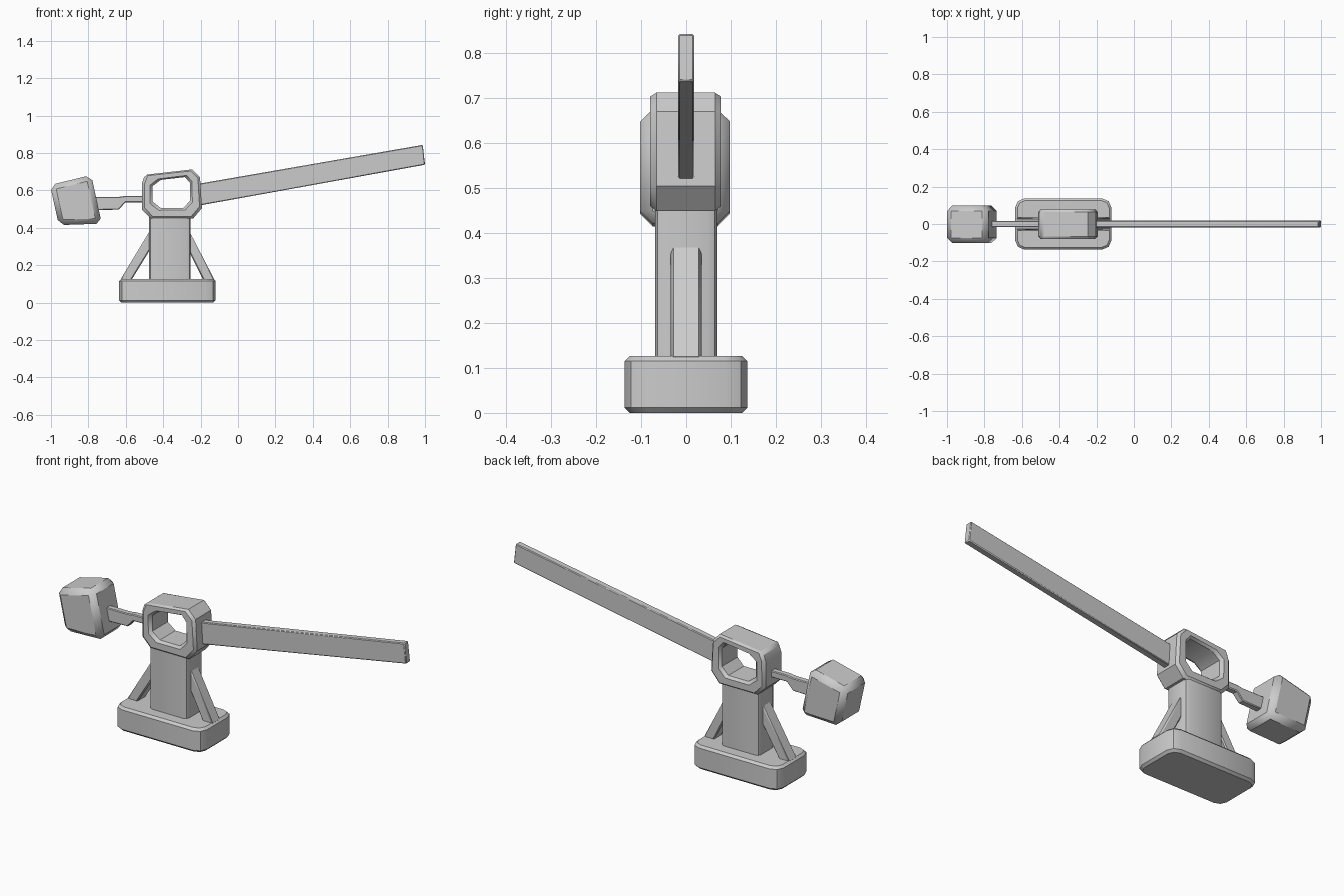
import bpy, bmesh, math

if "Cube" in bpy.data.objects:
    bpy.data.objects.remove(bpy.data.objects["Cube"])


def finish(name, bm, bevel, angle=60):
    bmesh.ops.recalc_face_normals(bm, faces=bm.faces)
    mesh = bpy.data.meshes.new(name)
    bm.to_mesh(mesh)
    bm.free()
    ob = bpy.data.objects.new(name, mesh)
    bpy.context.collection.objects.link(ob)
    if bevel:
        mod = ob.modifiers.new("edge_bevel", 'BEVEL')
        mod.width = bevel
        mod.segments = 1
        mod.limit_method = 'ANGLE'
        mod.angle_limit = math.radians(angle)
    return ob


def prism(name, pts, axis, lo, hi, bevel=0.0, angle=60, hole=None):
    """Extrude a profile along Y (pts are x,z) or Z (pts are x,y); optional hole of equal count."""
    bm = bmesh.new()

    def ring(points, d):
        return [bm.verts.new((a, d, b) if axis == 'Y' else (a, b, d)) for a, b in points]

    n = len(pts)
    loops = [(ring(p, lo), ring(p, hi)) for p in ([pts, hole] if hole else [pts])]
    for a, b in loops:
        for i in range(n):
            j = (i + 1) % n
            bm.faces.new((a[i], a[j], b[j], b[i]))
    for side in (0, 1):
        if hole:
            o, h = loops[0][side], loops[1][side]
            for i in range(n):
                j = (i + 1) % n
                bm.faces.new((o[i], o[j], h[j], h[i]))
        else:
            bm.faces.new(loops[0][side])
    return finish(name, bm, bevel, angle)


def cut_rect(x0, x1, y, c):
    """Rectangle outline with two-facet rounded corners of size c."""
    k = c * 0.3
    xm, h = (x0 + x1) / 2, (x1 - x0) / 2
    q = [(h, y - c), (h - k, y - k), (h - c, y)]
    pts = q + [(-a, b) for a, b in reversed(q)]
    pts += [(-a, -b) for a, b in q] + [(a, -b) for a, b in reversed(q)]
    return [(xm + a, b) for a, b in pts]


# Base plinth and column
prism("base", cut_rect(-0.636, -0.12, 0.137, 0.05), 'Z', 0.0, 0.127, 0.012)
prism("column", cut_rect(-0.475, -0.253, 0.069, 0.02), 'Z', 0.11, 0.47)

# Sloping braces on both sides of the column
prism("left_brace", [(-0.63, 0.12), (-0.57, 0.12), (-0.45, 0.315), (-0.45, 0.42)],
      'Y', -0.034, 0.034, 0.006)
prism("right_brace", [(-0.125, 0.12), (-0.185, 0.12), (-0.28, 0.31), (-0.28, 0.42)],
      'Y', -0.034, 0.034, 0.006)

# Hub housing with a through opening
hub = [(-0.513, 0.64), (-0.498, 0.683), (-0.245, 0.712), (-0.203, 0.67),
       (-0.193, 0.505), (-0.24, 0.449), (-0.467, 0.449), (-0.513, 0.496)]
opening = [(-0.457, 0.623), (-0.412, 0.656), (-0.283, 0.671), (-0.257, 0.64),
           (-0.257, 0.543), (-0.294, 0.505), (-0.412, 0.505), (-0.457, 0.54)]
prism("hub_housing", hub, 'Y', -0.08, 0.078, 0.014, hole=opening)

# Long barrier arm
prism("barrier_arm", [(-0.24, 0.513), (1.0, 0.737), (0.988, 0.843), (-0.24, 0.63)],
      'Y', -0.018, 0.018, 0.004)

# Counterweight link
prism("weight_link", [(-0.80, 0.493), (-0.637, 0.497), (-0.603, 0.535), (-0.49, 0.535),
                      (-0.49, 0.57), (-0.605, 0.57), (-0.637, 0.565), (-0.80, 0.565)],
      'Y', -0.017, 0.017, 0.004)

# Tilted counterweight block
prism("counterweight", [(-1.005, 0.628), (-0.785, 0.682), (-0.728, 0.422), (-0.958, 0.414)],
      'Y', -0.102, 0.098, 0.028)

# Smooth shading with sharp edges kept
for ob in bpy.context.collection.objects:
    ob.select_set(True)
    bpy.context.view_layer.objects.active = ob
bpy.ops.object.shade_smooth_by_angle(angle=math.radians(30))
